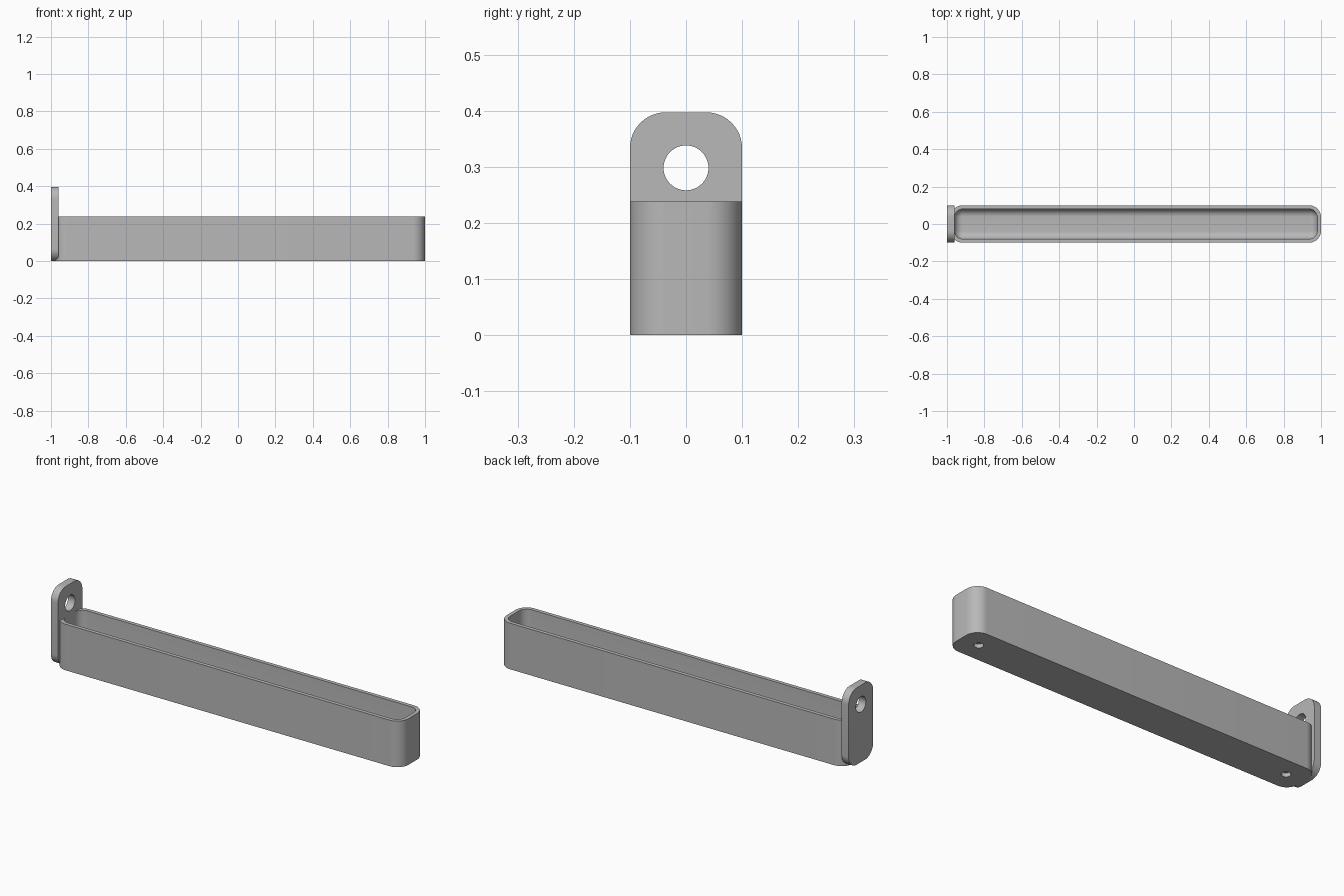
import bpy, bmesh, math

if "Cube" in bpy.data.objects:
    bpy.data.objects.remove(bpy.data.objects["Cube"])

grey = bpy.data.materials.new("light grey")
grey.use_nodes = True
grey.diffuse_color = (0.48, 0.48, 0.48, 1)
grey.node_tree.nodes["Principled BSDF"].inputs["Base Color"].default_value = grey.diffuse_color


def rounded_rect(hw, hh, r, steps=12):
    """Outline of a rounded rectangle with the given half sizes."""
    pts = []
    for i, (sx, sy) in enumerate([(1, 1), (-1, 1), (-1, -1), (1, -1)]):
        for k in range(steps + 1):
            a = math.pi / 2 * (i + k / steps)
            pts.append((sx * (hw - r) + r * math.cos(a), sy * (hh - r) + r * math.sin(a)))
    return pts


def loft(name, rings):
    """Join matching rings of points with quads and cap both ends."""
    bm = bmesh.new()
    loops = [[bm.verts.new(p) for p in ring] for ring in rings]
    n = len(loops[0])
    for a, b in zip(loops, loops[1:]):
        for i in range(n):
            j = (i + 1) % n
            bm.faces.new((a[i], a[j], b[j], b[i]))
    bm.faces.new(loops[0][::-1])
    bm.faces.new(loops[-1])
    bmesh.ops.recalc_face_normals(bm, faces=bm.faces)
    mesh = bpy.data.meshes.new(name)
    bm.to_mesh(mesh)
    bm.free()
    mesh.materials.append(grey)
    obj = bpy.data.objects.new(name, mesh)
    bpy.context.collection.objects.link(obj)
    return obj


def drill(obj, location, radius, depth, rotation=(0, 0, 0)):
    """Cut a round hole centred on location."""
    bpy.ops.mesh.primitive_cylinder_add(vertices=48, radius=radius, depth=depth,
                                        location=location, rotation=rotation)
    cutter = bpy.context.object
    cutter.name = "hole_cutter"
    cutter.data.materials.append(grey)
    cutter.hide_render = True
    mod = obj.modifiers.new("hole", 'BOOLEAN')
    mod.operation, mod.solver, mod.object = 'DIFFERENCE', 'EXACT', cutter
    bpy.context.view_layer.objects.active = obj
    bpy.ops.object.modifier_apply(modifier=mod.name)
    bpy.data.objects.remove(cutter)


def smooth(obj):
    bpy.ops.object.select_all(action='DESELECT')
    obj.select_set(True)
    bpy.context.view_layer.objects.active = obj
    bpy.ops.object.shade_smooth_by_angle(angle=math.radians(30))


# Long open tray with rounded ends and a filleted floor
CENTRE, HALF_L, HALF_W, HEIGHT = 0.01, 0.99, 0.1, 0.238
CORNER, WALL, FLOOR, FILLET = 0.064, 0.02, 0.03, 0.04


def tray_ring(inset, z):
    outline = rounded_rect(HALF_L - inset, HALF_W - inset, CORNER - inset)
    return [(x + CENTRE, y, z) for x, y in outline]


rings = [tray_ring(0, 0), tray_ring(0, HEIGHT), tray_ring(WALL, HEIGHT)]
for k in range(9):
    a = math.pi / 2 * k / 8
    rings.append(tray_ring(WALL + FILLET * (1 - math.cos(a)),
                           FLOOR + FILLET * (1 - math.sin(a))))
tray = loft("tray", rings)

# Shallow round pockets under both ends
for side in (-1, 1):
    drill(tray, (CENTRE + side * 0.89, 0, 0), 0.022, 0.04)
smooth(tray)

# Upright hanging plate with rounded corners and a hole
PLATE_H = 0.397
outline = rounded_rect(0.1, PLATE_H / 2, 0.064)
plate = loft("hanging_plate", [[(x, y, z + PLATE_H / 2) for y, z in outline]
                               for x in (-1.0, -0.96)])
drill(plate, (-0.98, 0, 0.298), 0.04, 0.2, (0, math.pi / 2, 0))
smooth(plate)
